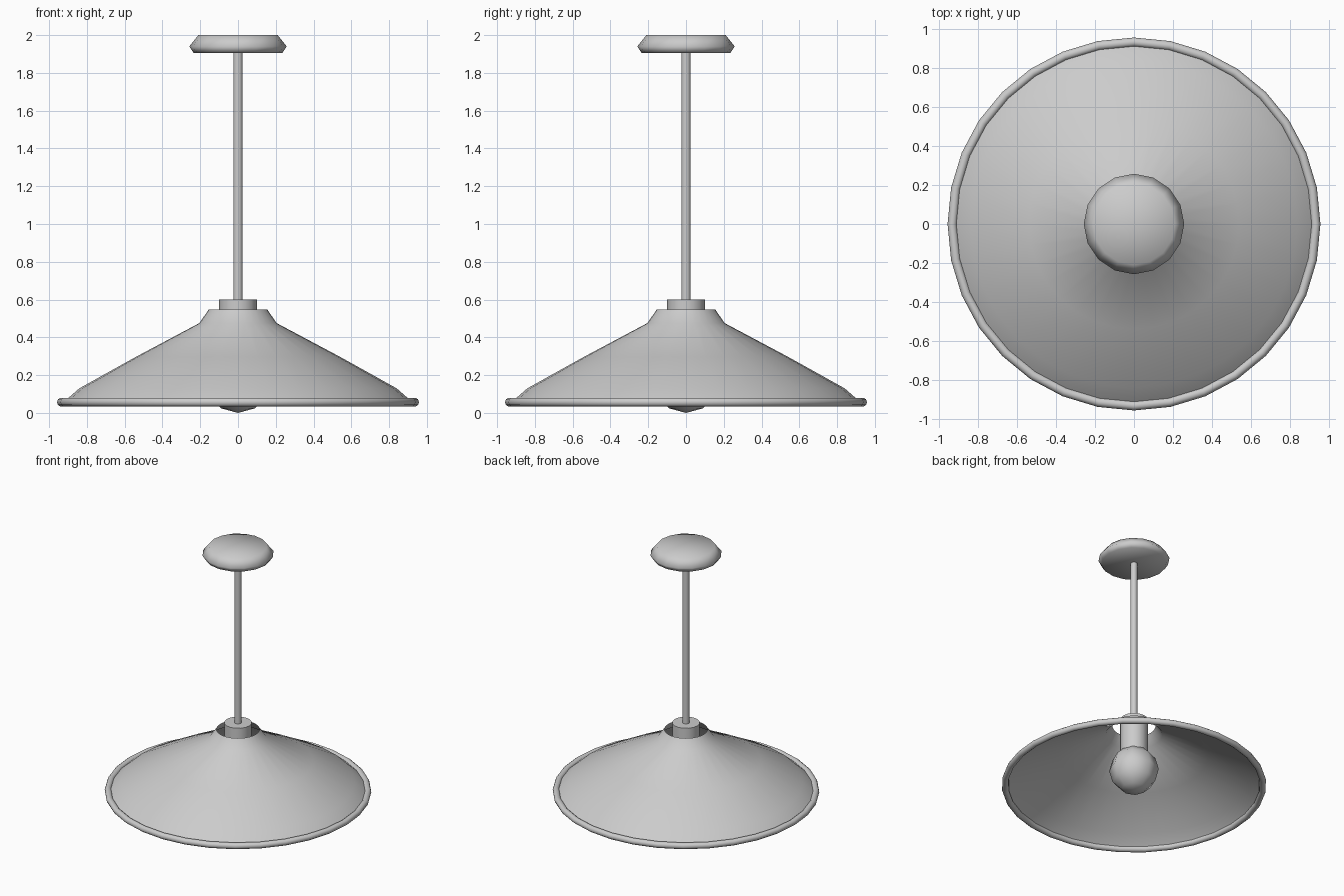
import bpy, bmesh
from math import radians, cos, sin, pi

if "Cube" in bpy.data.objects:
    bpy.data.objects.remove(bpy.data.objects["Cube"])


def lathe(name, profile, segments, closed=False, angle=60):
    """Spin an (radius, z) profile about z; radius 0 becomes a single pole."""
    bm = bmesh.new()
    rings = []
    for r, z in profile:
        if r == 0:
            rings.append([bm.verts.new((0, 0, z))] * segments)
        else:
            rings.append([bm.verts.new((r * cos(2 * pi * i / segments),
                                        r * sin(2 * pi * i / segments), z))
                          for i in range(segments)])
    pairs = list(zip(rings, rings[1:]))
    if closed:
        pairs.append((rings[-1], rings[0]))
    for a, b in pairs:
        for i in range(segments):
            j = (i + 1) % segments
            corners = list(dict.fromkeys((a[i], a[j], b[j], b[i])))
            bm.faces.new(corners)
    bmesh.ops.recalc_face_normals(bm, faces=bm.faces)
    mesh = bpy.data.meshes.new(name)
    bm.to_mesh(mesh)
    bm.free()
    obj = bpy.data.objects.new(name, mesh)
    bpy.context.collection.objects.link(obj)
    bpy.ops.object.select_all(action='DESELECT')
    obj.select_set(True)
    bpy.context.view_layer.objects.active = obj
    bpy.ops.object.shade_smooth_by_angle(angle=radians(angle))
    return obj


def circle(radius, z, small_r, n):
    return [(radius + small_r * cos(2 * pi * i / n), z + small_r * sin(2 * pi * i / n))
            for i in range(n)]


# Ceiling canopy
lathe("ceiling_canopy", [(0, 1.905), (0.235, 1.905), (0.258, 1.94), (0.21, 2.0), (0, 2.0)],
      16, angle=180)

# Hanging rod
lathe("hanging_rod", [(0, 0.58), (0.025, 0.58), (0.025, 1.93), (0, 1.93)], 12)

# Open conical shade, open at top and bottom
lathe("shade", [(0.92, 0.06), (0.84, 0.13), (0.54, 0.297), (0.205, 0.475), (0.155, 0.547)], 32)

# Rolled rim
lathe("shade_rim", circle(0.934, 0.057, 0.024, 10), 32, closed=True)

# Bulb socket
lathe("bulb_socket", [(0, 0.28), (0.1, 0.28), (0.1, 0.6), (0, 0.6)], 16)

# Low-poly bulb
R = 0.18
bulb = [(0 if i in (0, 6) else R * sin(pi * i / 6), R - R * cos(pi * i / 6)) for i in range(7)]
lathe("bulb", bulb, 8, angle=80)
